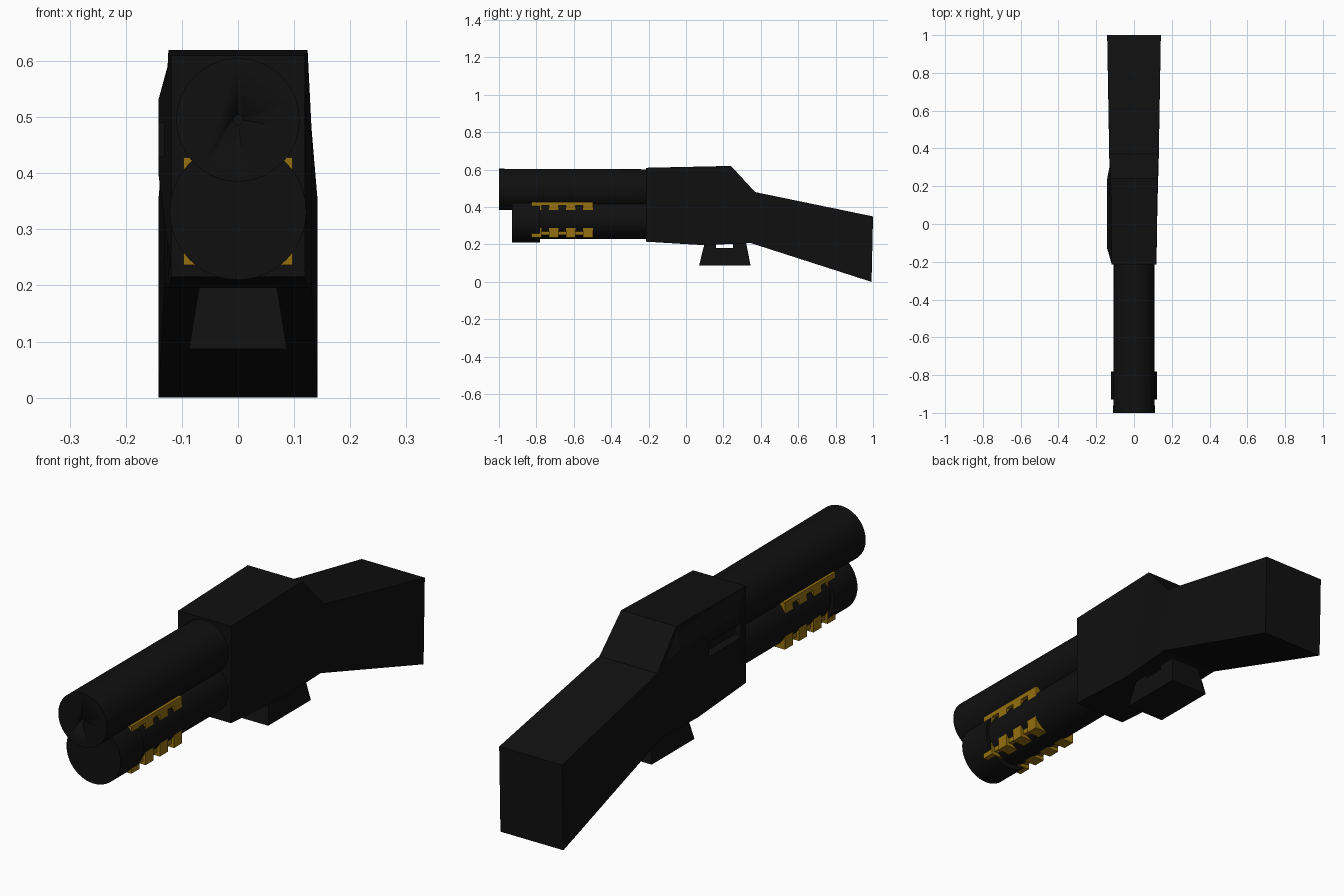
import bpy, bmesh, math

if "Cube" in bpy.data.objects:
    bpy.data.objects.remove(bpy.data.objects["Cube"])

def material(name, rgb):
    m = bpy.data.materials.new(name)
    m.diffuse_color = (*rgb, 1)
    m.use_nodes = True
    m.node_tree.nodes["Principled BSDF"].inputs["Base Color"].default_value = m.diffuse_color
    return m

BLACK = material("black_polymer", (0.005, 0.005, 0.005))
YELLOW = material("yellow_insert", (0.3, 0.16, 0.005))

def finish(name, bm, mat):
    bmesh.ops.recalc_face_normals(bm, faces=bm.faces)
    me = bpy.data.meshes.new(name)
    bm.to_mesh(me)
    bm.free()
    ob = bpy.data.objects.new(name, me)
    bpy.context.collection.objects.link(ob)
    me.materials.append(mat)
    return ob

def loft(name, rings, mat=BLACK):
    """Skin a row of equal-sized closed rings and cap the ends."""
    bm = bmesh.new()
    vs = [[bm.verts.new(p) for p in r] for r in rings]
    n = len(vs[0])
    for a, b in zip(vs, vs[1:]):
        for i in range(n):
            j = (i + 1) % n
            bm.faces.new((a[i], a[j], b[j], b[i]))
    bm.faces.new(vs[0])
    bm.faces.new(vs[-1])
    return finish(name, bm, mat)

def box(name, x, y, z, mat=BLACK):
    return loft(name, [[(x[0], v, z[0]), (x[1], v, z[0]), (x[1], v, z[1]), (x[0], v, z[1])] for v in y], mat)

def tube(name, y0, y1, z, r, r1=None, n=40):
    def ring(y, rad):
        return [(rad * math.cos(2 * math.pi * i / n), y, z + rad * math.sin(2 * math.pi * i / n)) for i in range(n)]
    ob = loft(name, [ring(y0, r), ring(y1, r1 or r)])
    bpy.context.view_layer.objects.active = ob
    ob.select_set(True)
    bpy.ops.object.shade_smooth_by_angle(angle=math.radians(35))
    ob.select_set(False)
    return ob

def cut(target, cutter):
    cutter.hide_render = True
    cutter.hide_set(True)
    mod = target.modifiers.new("cut", 'BOOLEAN')
    mod.operation = 'DIFFERENCE'
    mod.object = cutter

# barrel with a narrow bore, magazine tube and its end cap
barrel = tube("barrel", -1.0, -0.18, 0.495, 0.110, 0.107)
cut(barrel, tube("bore_cutter", -1.05, -0.94, 0.495, 0.009, n=12))
tube("magazine_tube", -0.80, -0.18, 0.336, 0.108)
tube("magazine_cap", -0.93, -0.78, 0.332, 0.122)

# yellow fore-end: four square ribs whose corners break through the tube
for i in range(4):
    y = -0.825 + i * 0.0915
    box(f"grip_rib_{i + 1}", (-0.097, 0.097), (y, y + 0.052), (0.236, 0.428), YELLOW)
box("grip_top_strip", (-0.097, 0.097), (-0.825, -0.50), (0.408, 0.428), YELLOW)
box("grip_bottom_strip", (-0.085, 0.085), (-0.80, -0.51), (0.250, 0.27), YELLOW)

# receiver running into the stock: (y top, z top, y bottom, z bottom, half width)
SECTIONS = [(-0.215, 0.610, -0.215, 0.215, 0.119), (0.24, 0.62, 0.10, 0.196, 0.124),
            (0.37, 0.48, 0.345, 0.208, 0.131), (1.0, 0.35, 0.992, 0.0, 0.142)]
body = loft("receiver_and_stock",
            [[(-w, yt, zt), (w, yt, zt), (w, yb, zb), (-w, yb, zb)] for yt, zt, yb, zb, w in SECTIONS])

# raised left side plate around the ejection port
bm = bmesh.new()
inner = [(-0.212, 0.61), (0.24, 0.618), (0.365, 0.48), (0.34, 0.212), (-0.212, 0.22)]
outer = [(-0.13, 0.53), (0.24, 0.53), (0.24, 0.40), (-0.13, 0.40)]
for x, pts in ((-0.118, inner), (-0.142, outer)):
    for y, z in pts:
        bm.verts.new((x, y, z))
bmesh.ops.convex_hull(bm, input=bm.verts[:])
plate = finish("left_side_plate", bm, BLACK)
port = box("ejection_port_cutter", (-0.2, -0.105), (-0.165, 0.055), (0.43, 0.49))
cut(plate, port)
cut(body, port)

# flared trigger guard block hung on two posts, leaving a slot under the receiver
def frustum(name, levels):
    return loft(name, [[(-w, a, z), (w, a, z), (w, b, z), (-w, b, z)] for z, a, b, w in levels])

frustum("trigger_guard", [(0.087, 0.070, 0.345, 0.087), (0.182, 0.093, 0.327, 0.072)])
frustum("guard_front_post", [(0.18, 0.093, 0.16, 0.072), (0.205, 0.10, 0.16, 0.068)])
frustum("guard_rear_post", [(0.18, 0.25, 0.327, 0.072), (0.215, 0.25, 0.32, 0.068)])
